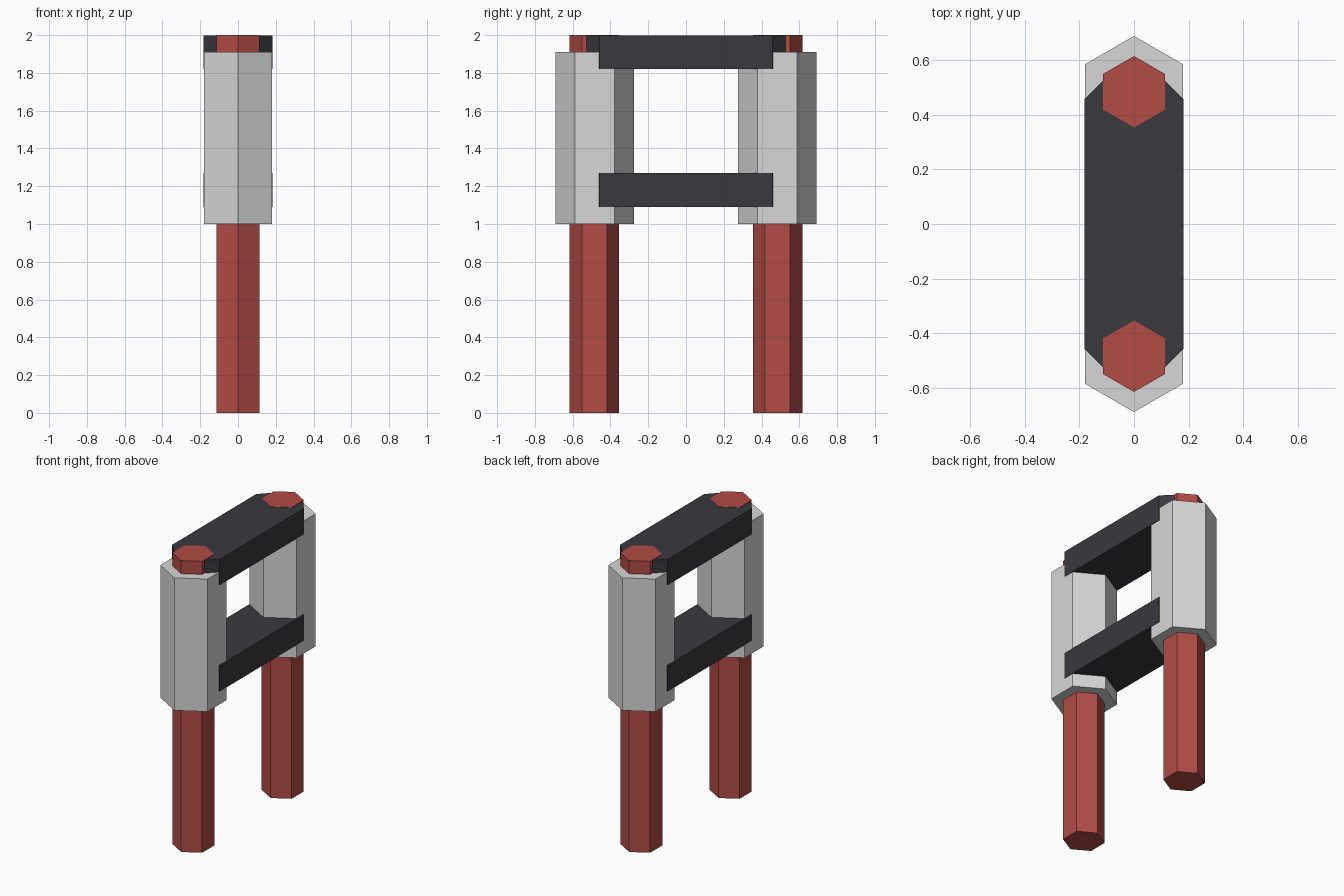
import bpy, bmesh, math

if "Cube" in bpy.data.objects:
    bpy.data.objects.remove(bpy.data.objects["Cube"])


def material(name, rgb):
    m = bpy.data.materials.new(name)
    m.diffuse_color = (*rgb, 1)
    m.use_nodes = True
    m.node_tree.nodes["Principled BSDF"].inputs["Base Color"].default_value = m.diffuse_color
    return m


RED = material("brick red", (0.445, 0.072, 0.060))
GREY = material("light grey", (0.68, 0.68, 0.68))
DARK = material("charcoal", (0.041, 0.0395, 0.049))


def prism(name, outline, z0, z1, mat):
    """Extrude a counter-clockwise xy outline from z0 up to z1."""
    bm = bmesh.new()
    face = bm.faces.new([bm.verts.new((x, y, z0)) for x, y in outline])
    ext = bmesh.ops.extrude_face_region(bm, geom=[face], use_keep_orig=True)
    for v in ext["geom"]:
        if isinstance(v, bmesh.types.BMVert):
            v.co.z = z1
    bmesh.ops.recalc_face_normals(bm, faces=bm.faces)
    me = bpy.data.meshes.new(name)
    bm.to_mesh(me)
    bm.free()
    me.materials.append(mat)
    ob = bpy.data.objects.new(name, me)
    bpy.context.collection.objects.link(ob)
    return ob


def hexagon(cy, r):
    """Hexagon with its points along y."""
    angles = [math.radians(90 + 60 * i) for i in range(6)]
    return [(r * math.cos(a), cy + r * math.sin(a)) for a in angles]


# Posts and the thicker sleeves around their upper halves
for side, s in (("front", -1), ("back", 1)):
    prism(side + "_post", hexagon(s * 0.485, 0.131), 0, 2.0, RED)
    prism(side + "_sleeve", hexagon(s * 0.483, 0.207), 1.0, 1.91, GREY)

# Cross bars with chamfered ends
bar = [(0.182, -0.458), (0.182, 0.458), (0.105, 0.535), (-0.105, 0.535),
       (-0.182, 0.458), (-0.182, -0.458), (-0.105, -0.535), (0.105, -0.535)]
prism("upper_bar", bar, 1.82, 1.998, DARK)
prism("lower_bar", bar, 1.09, 1.27, DARK)
